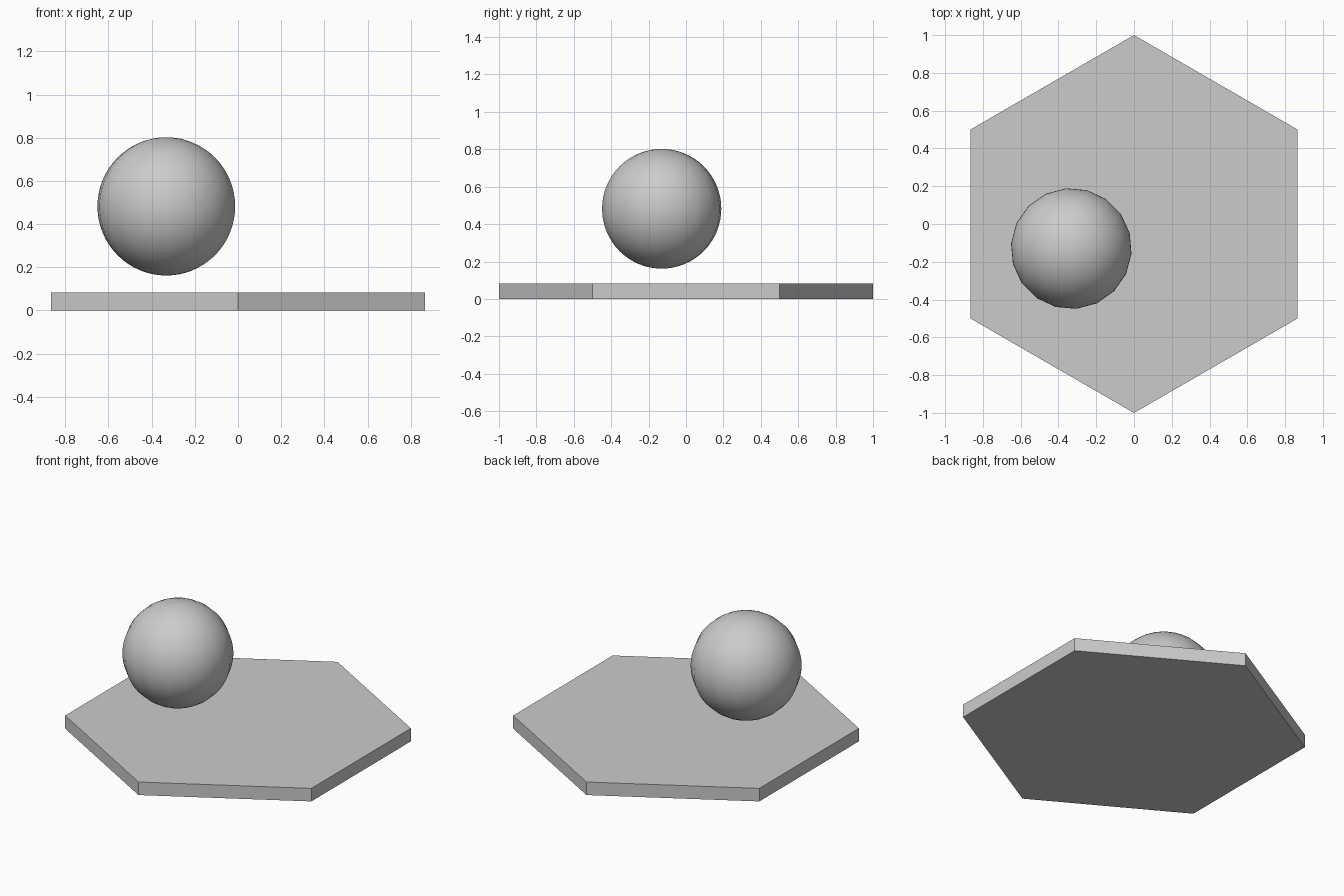
import bpy
from math import radians

if "Cube" in bpy.data.objects:
    bpy.data.objects.remove(bpy.data.objects["Cube"])

BASE_H = 0.083
BALL_R = 0.32

# Hexagonal slab with points along the y axis
bpy.ops.mesh.primitive_cylinder_add(vertices=6, radius=1.0, depth=BASE_H,
                                    location=(0, 0, BASE_H / 2))
bpy.context.object.name = "hexagonal_base"

# Ball floating above the slab
bpy.ops.mesh.primitive_uv_sphere_add(segments=18, ring_count=32, radius=BALL_R,
                                     location=(-0.332, -0.13, 0.482),
                                     rotation=(0, 0, radians(5)))
bpy.context.object.name = "ball"
bpy.ops.object.shade_smooth_by_angle(angle=radians(40))
